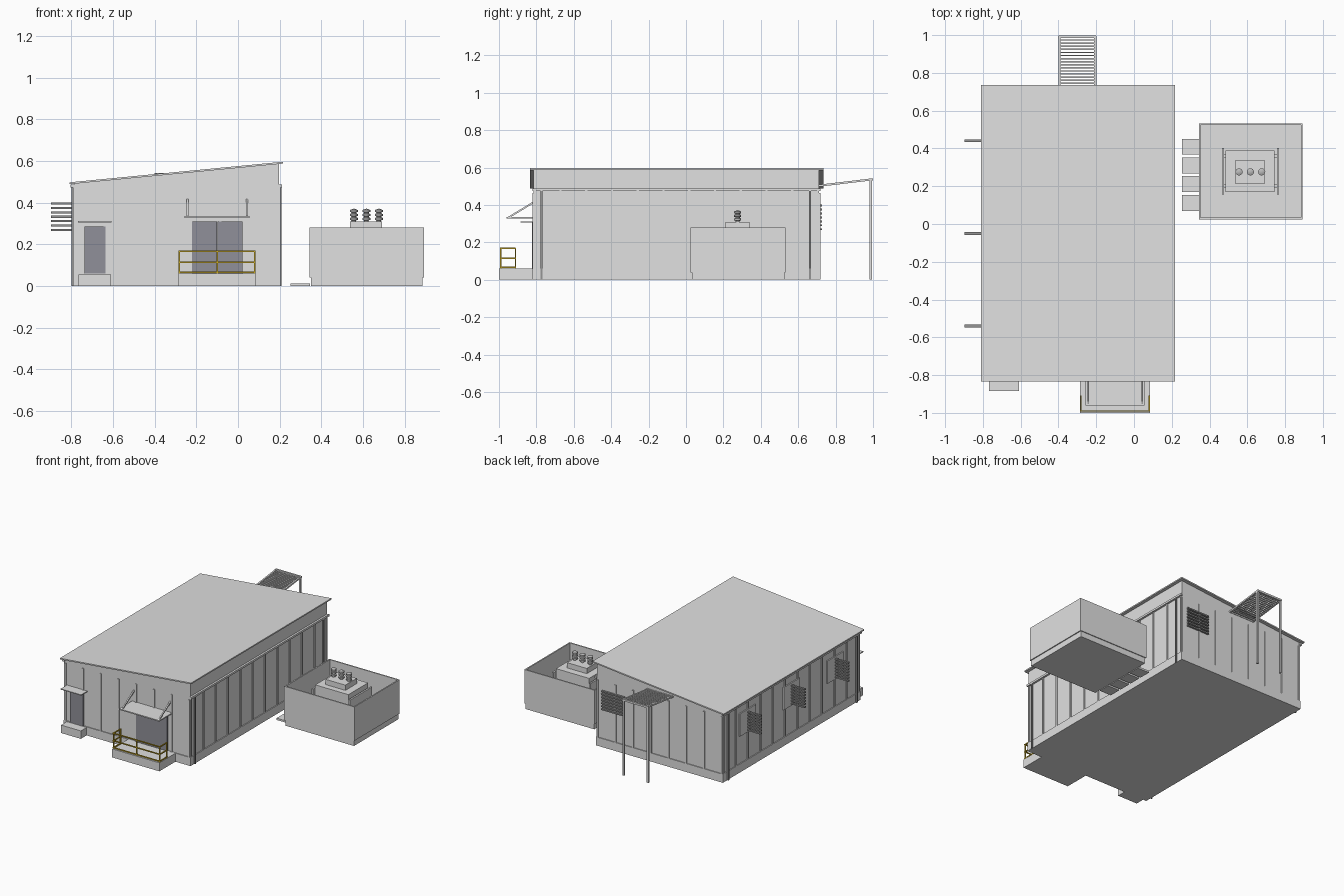
import bpy, bmesh, math
from mathutils import Vector, Matrix

starter = bpy.data.objects.get("Cube")
if starter:
    bpy.data.objects.remove(starter, do_unlink=True)


def material(name, r, g, b):
    mat = bpy.data.materials.new(name)
    mat.use_nodes = True
    mat.diffuse_color = (r, g, b, 1)
    mat.node_tree.nodes["Principled BSDF"].inputs["Base Color"].default_value = (r, g, b, 1)
    return mat


GREY = material("light grey", 0.75, 0.75, 0.75)
DOOR = material("door slate", 0.28, 0.28, 0.32)
METAL = material("dark metal", 0.3, 0.3, 0.3)
YELLOW = material("safety yellow", 0.62, 0.42, 0.02)
CERAMIC = material("insulator grey", 0.5, 0.5, 0.5)


def finish(name, bm, mat):
    bmesh.ops.recalc_face_normals(bm, faces=bm.faces)
    mesh = bpy.data.meshes.new(name)
    bm.to_mesh(mesh)
    bm.free()
    mesh.materials.append(mat)
    ob = bpy.data.objects.new(name, mesh)
    bpy.context.collection.objects.link(ob)
    return ob


def boxes(name, mat, bounds):
    """One object made of boxes, each given as x, y and z ranges."""
    bm = bmesh.new()
    for x, y, z in bounds:
        size = Matrix.Diagonal((x[1] - x[0], y[1] - y[0], z[1] - z[0], 1))
        mid = Vector((sum(x), sum(y), sum(z))) / 2
        bmesh.ops.create_cube(bm, size=1, matrix=Matrix.Translation(mid) @ size)
    return finish(name, bm, mat)


def bars(name, mat, paths, thick):
    """One object made of square bars, each between two points."""
    bm = bmesh.new()
    for a, b in paths:
        a, b = Vector(a), Vector(b)
        turn = (b - a).to_track_quat("Z", "Y").to_matrix().to_4x4()
        size = Matrix.Diagonal((thick, thick, (b - a).length, 1))
        bmesh.ops.create_cube(bm, size=1, matrix=Matrix.Translation((a + b) / 2) @ turn @ size)
    return finish(name, bm, mat)


def prism(name, mat, outline, y0, y1):
    """Extrude an x-z outline along y."""
    bm = bmesh.new()
    face = bm.faces.new([bm.verts.new((x, y0, z)) for x, z in outline])
    side = bmesh.ops.extrude_face_region(bm, geom=[face])["geom"]
    bmesh.ops.translate(bm, vec=(0, y1 - y0, 0),
                        verts=[v for v in side if isinstance(v, bmesh.types.BMVert)])
    return finish(name, bm, mat)


def around(c, half):
    return (c - half, c + half)


# Building shell
LEFT, RIGHT, FRONT, BACK = -0.785, 0.197, -0.815, 0.712
RIB = 0.006
boxes("plinth", GREY, [((LEFT - RIB, RIGHT + RIB), (FRONT - RIB, BACK + RIB), (0, 0.06))])
prism("walls", GREY, [(LEFT, 0.06), (RIGHT, 0.06), (RIGHT, 0.587), (LEFT, 0.492)], FRONT, BACK)
prism("roof", GREY, [(-0.81, 0.489), (0.217, 0.588), (0.217, 0.597), (-0.81, 0.498)], -0.835, 0.735)

# Vertical seams on all four walls
seams = []
for i in range(8):
    x = around(LEFT + 0.006 + i * (RIGHT - LEFT - 0.012) / 7, 0.006)
    seams += [(x, (FRONT - RIB, FRONT), (0.06, 0.465)), (x, (BACK, BACK + RIB), (0.06, 0.465))]
for i in range(12):
    y = around(FRONT + 0.006 + i * (BACK - FRONT - 0.012) / 11, 0.006)
    seams += [((LEFT - RIB, LEFT), y, (0.06, 0.475)), ((RIGHT, RIGHT + RIB), y, (0.06, 0.475))]
boxes("wall_seams", GREY, seams)

# Gutters and downspouts
boxes("gutters", GREY, [(x, (-0.82, 0.72), (0.474, 0.488))
                        for x in ((RIGHT, 0.211), (-0.803, LEFT))])
boxes("downspouts", METAL, [(x, around(y, 0.006), (0, 0.476))
                            for x in ((0.2, 0.21), (-0.8, -0.79)) for y in (-0.773, 0.663)])

# Doors, entrance step and platform
boxes("side_door", DOOR, [((-0.737, -0.635), (-0.824, FRONT), (0.06, 0.285))])
boxes("double_door", DOOR, [(x, (-0.824, FRONT), (0.06, 0.31))
                            for x in ((-0.22, -0.101), (-0.099, 0.022))])
boxes("door_step", GREY, [((-0.765, -0.61), (-0.885, FRONT), (0, 0.056))])
boxes("loading_platform", GREY, [((-0.285, 0.085), (-1, FRONT), (0, 0.06))])

# Door canopies with tie rods
boxes("small_canopy", GREY, [((-0.768, -0.608), (-0.885, FRONT), (0.306, 0.312))])
boxes("large_canopy", GREY, [((-0.258, 0.056), (-0.96, FRONT), (0.328, 0.336))])
bars("canopy_rods", GREY, [((x, -0.95, 0.332), (x, FRONT, 0.414)) for x in (-0.242, 0.044)], 0.009)

# Platform railing
rail = []
for z in (0.066, 0.115, 0.168):
    rail.append(((-0.285, -0.99, z), (0.085, -0.99, z)))
    rail += [((x, -0.99, z), (x, -0.912, z)) for x in (-0.281, 0.081)]
rail += [((x, -0.99, 0.06), (x, -0.99, 0.171)) for x in (-0.281, -0.1, 0.081)]
rail += [((x, -0.912, 0.06), (x, -0.912, 0.171)) for x in (-0.281, 0.081)]
bars("platform_railing", YELLOW, rail, 0.007)

# Louvres: one on the back wall, three standing out from the left wall
heights = [0.27 + i * 0.021 for i in range(7)]
boxes("back_louvre", METAL, [((-0.02, 0.155), (BACK, 0.726), around(z, 0.005)) for z in heights])
vent_rows = (0.44, -0.05, -0.54)
boxes("left_louvres", METAL, [((-0.898, LEFT), around(y, 0.007), around(z, 0.005))
                              for y in vent_rows for z in heights])
boxes("louvre_plates", GREY, [((LEFT - 0.008, LEFT), around(y, 0.09), (0.255, 0.415))
                              for y in vent_rows])

# Cable ladder on two posts behind the building
ladder_x = (-0.395, -0.205)


def ladder_point(x, t):
    return (x, 0.712 + t * 0.278, 0.503 + t * 0.033)


bars("ladder_rails", GREY, [(ladder_point(x, 0), ladder_point(x, 1)) for x in ladder_x], 0.011)
bars("ladder_rungs", GREY, [(ladder_point(ladder_x[0], i / 17), ladder_point(ladder_x[1], i / 17))
                            for i in range(18)], 0.007)
bars("ladder_posts", GREY, [((x, 0.988, 0), (x, 0.988, 0.542)) for x in ladder_x]
     + [((-0.4, 0.992, 0.536), (-0.2, 0.992, 0.536))], 0.013)

# Open enclosure around the transformer
boxes("enclosure_base", GREY, [((0.35, 0.886), (0.031, 0.526), (0, 0.045))])
x0, x1, y0, y1, t = 0.343, 0.893, 0.025, 0.532, 0.009
boxes("enclosure_walls", GREY, [((x0, x1), (y0, y0 + t), (0.04, 0.28)),
                                ((x0, x1), (y1 - t, y1), (0.04, 0.28)),
                                ((x0, x0 + t), (y0 + t, y1 - t), (0.04, 0.28)),
                                ((x1 - t, x1), (y0 + t, y1 - t), (0.04, 0.28))])
boxes("cable_covers", GREY, [((0.253, 0.345), around(0.112 + i * 0.099, 0.042), (0, 0.013))
                             for i in range(4)])

# Transformer with side radiators and insulators
boxes("transformer_body", GREY, [((0.485, 0.745), (0.17, 0.39), (0.045, 0.272))])
boxes("transformer_cap", GREY, [((0.538, 0.692), (0.212, 0.34), (0.27, 0.309))])
boxes("radiators", GREY, [(around(x, 0.006), (0.155, 0.403), (0.08, 0.245)) for x in (0.471, 0.762)])
boxes("radiator_pipes", GREY, [(x, around(y, 0.008), around(z, 0.008))
                               for x in ((0.471, 0.487), (0.743, 0.762))
                               for y in (0.2, 0.36) for z in (0.1, 0.225)])

profile = [(0, 0.305), (0.011, 0.305), (0.011, 0.315)]
for i in range(3):
    z = 0.318 + i * 0.019
    profile += [(0.019, z), (0.019, z + 0.009), (0.012, z + 0.012), (0.012, z + 0.017)]
profile[-1] = (0, 0.372)
bm = bmesh.new()
for x in (0.556, 0.616, 0.676):
    verts = [bm.verts.new((x + r, 0.276, z)) for r, z in profile]
    edges = [bm.edges.new(pair) for pair in zip(verts, verts[1:])]
    bmesh.ops.spin(bm, geom=verts + edges, cent=(x, 0.276, 0), axis=(0, 0, 1),
                   angle=math.tau, steps=16, use_duplicate=False)
bmesh.ops.remove_doubles(bm, verts=bm.verts, dist=0.0002)
insulators = finish("insulators", bm, CERAMIC)
bpy.ops.object.select_all(action="DESELECT")
insulators.select_set(True)
bpy.context.view_layer.objects.active = insulators
bpy.ops.object.shade_smooth_by_angle()
